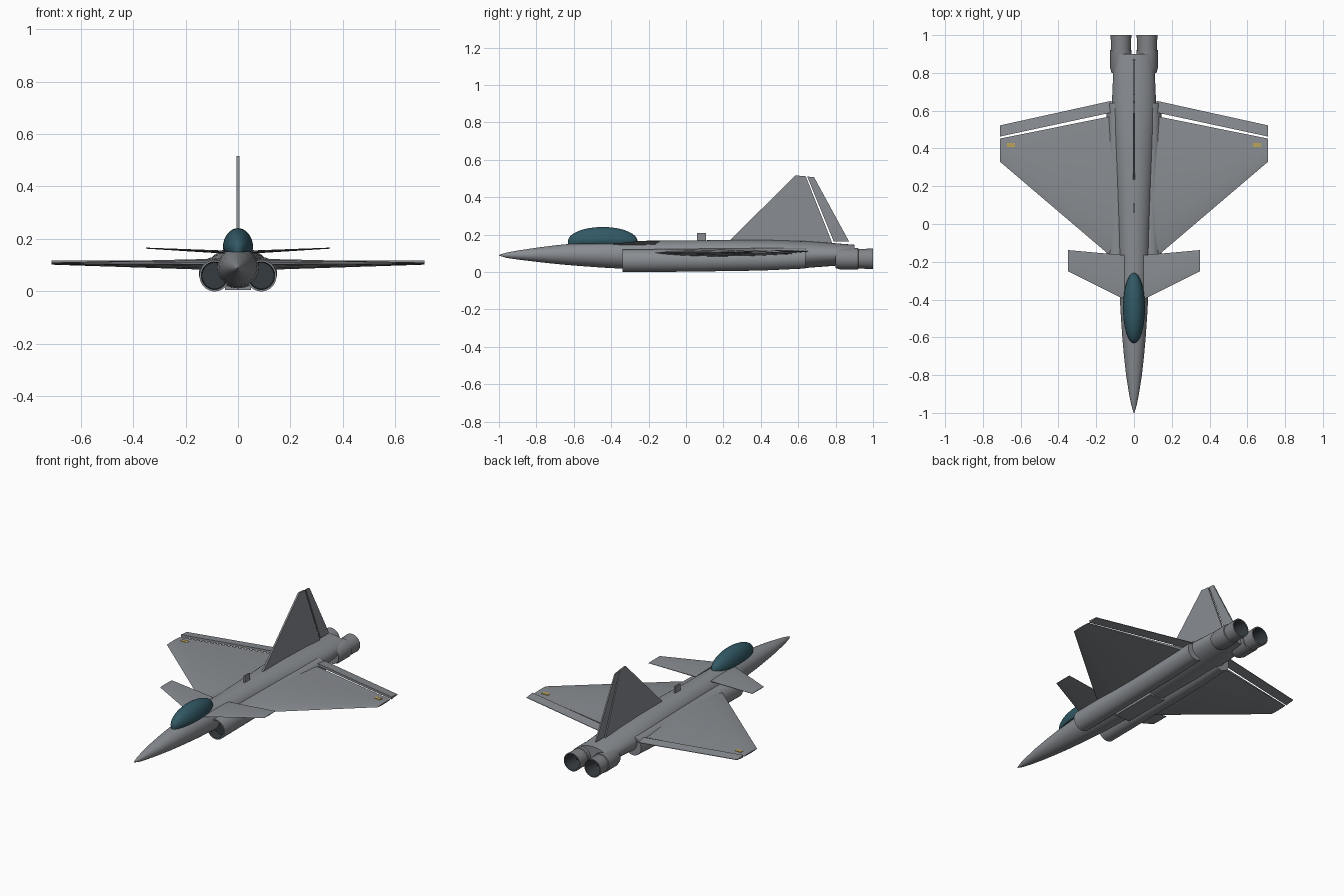
import bpy, bmesh, math

if "Cube" in bpy.data.objects:
    bpy.data.objects.remove(bpy.data.objects["Cube"])

def material(name, rgb):
    m = bpy.data.materials.new(name)
    m.diffuse_color = (*rgb, 1)
    m.use_nodes = True
    m.node_tree.nodes["Principled BSDF"].inputs["Base Color"].default_value = m.diffuse_color
    return m

GREY = material("airframe grey", (0.25, 0.265, 0.285))
METAL = material("nozzle metal", (0.22, 0.23, 0.245))
DARK = material("duct dark", (0.035, 0.043, 0.05))
GLASS = material("canopy teal", (0.032, 0.10, 0.13))
YELLOW = material("marker yellow", (0.5, 0.37, 0.1))

def loft(name, rings, mats=(GREY,), dark_from=None, angle=35):
    """Skin a list of equal-length point rings; strips from dark_from on use the second material."""
    bm = bmesh.new()
    vs = [[bm.verts.new(p) for p in r] for r in rings]
    n = len(rings[0])
    for i in range(len(vs) - 1):
        for j in range(n):
            k = (j + 1) % n
            f = bm.faces.new((vs[i][j], vs[i][k], vs[i + 1][k], vs[i + 1][j]))
            if dark_from is not None and i >= dark_from:
                f.material_index = 1
    bm.faces.new(vs[0])
    cap = bm.faces.new(vs[-1])
    if dark_from is not None:
        cap.material_index = 1
    bmesh.ops.recalc_face_normals(bm, faces=bm.faces)
    me = bpy.data.meshes.new(name)
    bm.to_mesh(me)
    bm.free()
    for m in mats:
        me.materials.append(m)
    ob = bpy.data.objects.new(name, me)
    bpy.context.collection.objects.link(ob)
    bpy.ops.object.select_all(action='DESELECT')
    ob.select_set(True)
    bpy.context.view_layer.objects.active = ob
    bpy.ops.object.shade_smooth_by_angle(angle=math.radians(angle))
    return ob

def oval(x, y, z, rx, rz, n=40):
    return [(x + rx * math.cos(2 * math.pi * i / n), y, z + rz * math.sin(2 * math.pi * i / n))
            for i in range(n)]

def box(name, x0, x1, y0, y1, z0, z1, mat):
    ring = lambda z: [(x0, y0, z), (x1, y0, z), (x1, y1, z), (x0, y1, z)]
    return loft(name, [ring(z0), ring(z1)], (mat,))

def foil(x, y0, y1, z, t, tail=0.35):
    """Chord section at span x: sharp nose, thick middle, thin blunt tail."""
    prof = [(0, 0), (0.06, 0.35), (0.2, 0.75), (0.42, 1), (0.7, 0.85), (1, tail)]
    up = [(x, y0 + (y1 - y0) * f, z + t * h) for f, h in prof]
    low = [(x, y0 + (y1 - y0) * f, z - t * h) for f, h in reversed(prof[1:])]
    return up + low

# Fuselage: (y, half width, bottom, top)
body = [(-1, .002, .088, .092), (-.96, .014, .076, .104), (-.9, .026, .067, .115),
        (-.8, .042, .055, .130), (-.7, .053, .044, .143), (-.6, .062, .035, .153),
        (-.45, .072, .024, .163), (-.3, .078, .016, .167), (-.1, .083, .012, .168),
        (.2, .096, .011, .171), (.45, .108, .014, .171), (.64, .117, .022, .165),
        (.8, .110, .034, .154), (.9, .102, .043, .146)]
loft("fuselage", [oval(0, y, (b + t) / 2, w, (t - b) / 2) for y, w, b, t in body])

# Canopy: half ellipsoid with a skirt sunk into the fuselage
rings = []
for i in range(25):
    a = math.pi * (i + .03) / 24.06
    y, s = -.445 - .186 * math.cos(a), math.sin(a)
    arc = [(.058 * s * math.cos(b), y, .165 + .076 * s * math.sin(b))
           for b in [math.pi * j / 20 for j in range(21)]]
    rings.append(arc + [(-.05 * s, y, .150), (.05 * s, y, .150)])
loft("canopy", rings, (GLASS,), angle=40)

# Fin, rudder and dorsal antenna as thin plates
def plate(name, pts, t):
    return loft(name, [[(x, y, z) for y, z in pts] for x in (-t, t)])

plate("fin", [(.23, .165), (.585, .517), (.64, .512), (.782, .155), (.6, .14)], .005)
plate("rudder", [(.648, .511), (.685, .507), (.872, .163), (.79, .163)], .004)
plate("antenna", [(.06, .16), (.06, .21), (.108, .21), (.108, .16)], .004)

# Belly door
box("belly_door", -.05, .05, -.1, .2, .006, .03, GREY)

for s, side in ((1, "right"), (-1, "left")):
    # Air intake trunk, turning inward into a dark duct
    trunk = [(.64, .090, .075, .056, .056), (.4, .091, .068, .058, .060),
             (0, .089, .063, .057, .061), (-.34, .089, .060, .058, .060),
             (-.34, .089, .060, .051, .053), (-.29, .089, .060, .048, .050)]
    loft(side + "_intake", [oval(s * x, y, z, rx, rz) for y, x, z, rx, rz in trunk],
         (GREY, DARK), 4)

    # Main wing and elevon, separated by a thin gap
    loft(side + "_wing", [foil(s * .10, -.19, .575, .103, .021),
                          foil(s * .71, .33, .452, .106, .004)])
    def elevon_ring(x, y0, y1):
        return [(s * x, y0, .118), (s * x, y1, .112), (s * x, y1, .109), (s * x, y0, .103)]
    loft(side + "_elevon", [elevon_ring(.12, .590, .652), elevon_ring(.71, .463, .522)])

    # Wing marker plate
    x0, x1 = sorted((s * .63, s * .672))
    box(side + "_wing_marker", x0, x1, .408, .43, .107, .1125, YELLOW)

    # Canard
    loft(side + "_canard", [foil(s * .05, -.40, -.165, .150, .006),
                            foil(s * .35, -.25, -.138, .165, .002)])

    # Exhaust nozzle with dark throat
    noz = [(.80, .050), (.825, .057), (.92, .057), (.922, .052), (1.0, .055),
           (1.0, .049), (.93, .040), (.90, .036)]
    loft(side + "_nozzle", [oval(s * .069, y, .071, r, r, 32) for y, r in noz],
         (METAL, DARK), 5)
    # Exhaust plug
    loft(side + "_exhaust_plug", [oval(s * .069, y, .071, r, r, 20)
                                  for y, r in ((.89, .02), (.92, .016), (.955, .003))], (DARK,))
